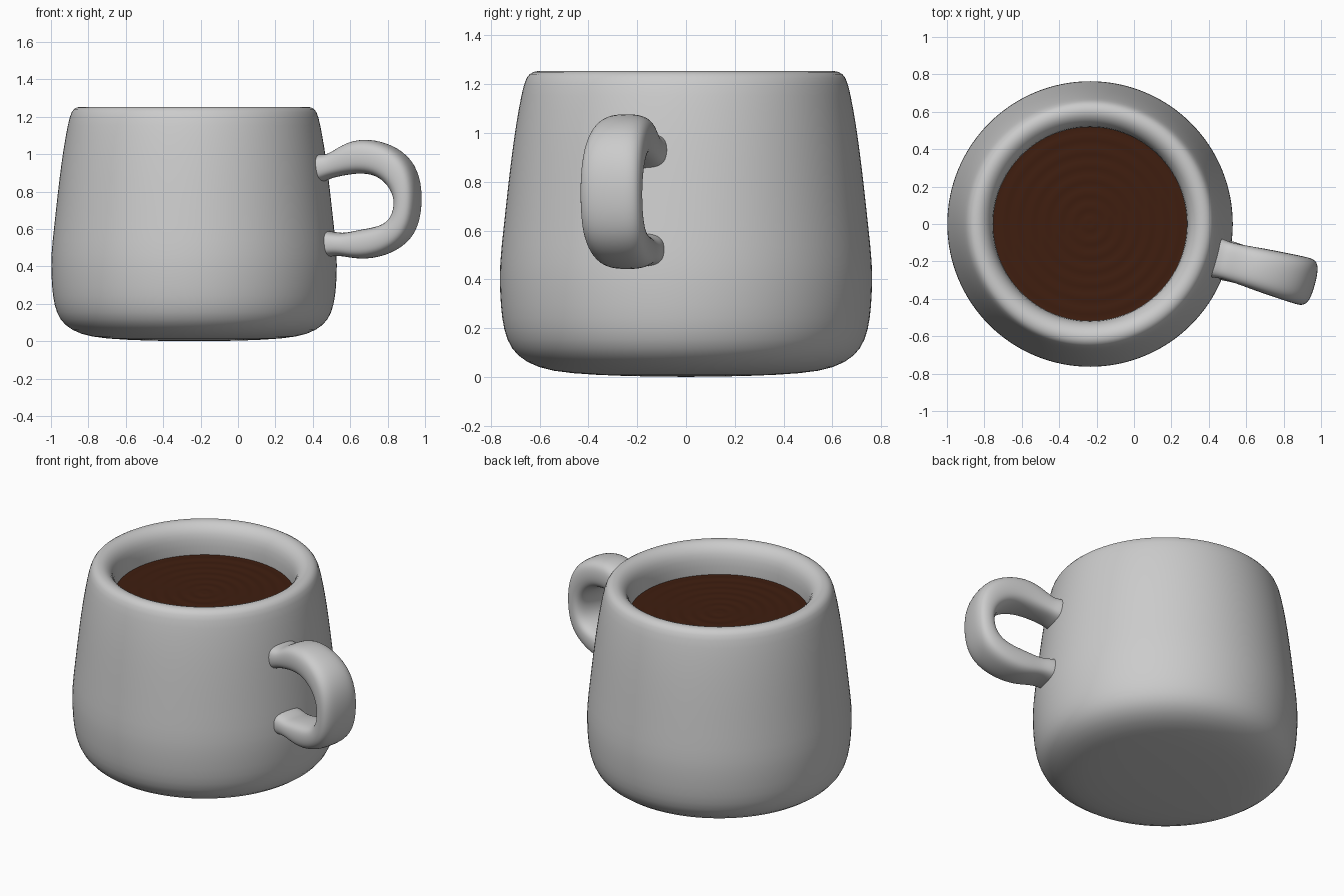
import bpy, bmesh, math

if "Cube" in bpy.data.objects:
    bpy.data.objects.remove(bpy.data.objects["Cube"])

CX = -0.235                  # cup axis
ANGLE = math.radians(-15)    # handle direction around the axis


def make_object(name, bm, levels=0):
    bmesh.ops.recalc_face_normals(bm, faces=bm.faces)
    mesh = bpy.data.meshes.new(name)
    bm.to_mesh(mesh)
    bm.free()
    for p in mesh.polygons:
        p.use_smooth = True
    obj = bpy.data.objects.new(name, mesh)
    bpy.context.collection.objects.link(obj)
    obj.location.x = CX
    if levels:
        mod = obj.modifiers.new("smooth", 'SUBSURF')
        mod.levels = mod.render_levels = levels
    return obj


def lathe(name, profile, segs, levels=0):
    """Revolve (radius, z) points; a zero radius becomes a pole."""
    bm = bmesh.new()
    rings = []
    for r, z in profile:
        n = segs if r > 0 else 1
        rings.append([bm.verts.new((r * math.cos(2 * math.pi * i / segs),
                                    r * math.sin(2 * math.pi * i / segs), z)) for i in range(n)])
    for a, b in zip(rings, rings[1:]):
        for i in range(segs):
            j = (i + 1) % segs
            quad = [a[i % len(a)], a[j % len(a)], b[j % len(b)], b[i % len(b)]]
            bm.faces.new(list(dict.fromkeys(quad)))
    return make_object(name, bm, levels)


# Cup: outer wall, rounded lip and hollow inside
lathe("cup", [
    (0, 0), (0.25, 0.003), (0.48, 0.013), (0.61, 0.036), (0.695, 0.085),
    (0.737, 0.15), (0.757, 0.24), (0.764, 0.35), (0.766, 0.46), (0.748, 0.62),
    (0.73, 0.79), (0.708, 0.97), (0.687, 1.1), (0.665, 1.21), (0.645, 1.245),
    (0.61, 1.257), (0.575, 1.25), (0.54, 1.22), (0.52, 1.17), (0.515, 1.08),
    (0.53, 0.9), (0.57, 0.5), (0.57, 0.25), (0.5, 0.13), (0.3, 0.1), (0, 0.1)], 64, 1)

# Coffee surface with faint ripples
ripples = [(0.0, 1.07)] + [(0.522 * i / 40, 1.07 + 0.0015 * math.sin(i * 1.1)) for i in range(1, 41)]
coffee = lathe("coffee", ripples, 64)
mat = bpy.data.materials.new("coffee_brown")
mat.diffuse_color = (0.05, 0.013, 0.005, 1)
mat.use_nodes = True
mat.node_tree.nodes["Principled BSDF"].inputs["Base Color"].default_value = mat.diffuse_color
coffee.data.materials.append(mat)

# Handle: outer (radius, z), inner (radius, z), half width
stations = [
    (0.64, 1.00, 0.64, 0.84, 0.11), (0.705, 1.00, 0.71, 0.85, 0.108),
    (0.75, 0.998, 0.75, 0.872, 0.098), (0.83, 1.055, 0.84, 0.89, 0.105),
    (0.93, 1.085, 0.92, 0.900, 0.112), (1.06, 1.065, 1.01, 0.89, 0.120),
    (1.175, 1.00, 1.08, 0.84, 0.126), (1.238, 0.89, 1.115, 0.78, 0.128),
    (1.25, 0.75, 1.122, 0.73, 0.128), (1.23, 0.61, 1.108, 0.67, 0.128),
    (1.165, 0.515, 1.06, 0.623, 0.126), (1.05, 0.453, 0.98, 0.605, 0.120),
    (0.92, 0.436, 0.90, 0.592, 0.112), (0.82, 0.458, 0.83, 0.576, 0.102),
    (0.765, 0.455, 0.77, 0.585, 0.108), (0.68, 0.44, 0.68, 0.60, 0.11)]
SECTION = 16


def squircle(t):
    """Unit rounded-square cross-section point."""
    c, s = math.cos(t), math.sin(t)
    return [math.copysign(abs(v) ** 0.7, v) for v in (c, s)]


bm = bmesh.new()
rings = []
for ro, zo, ri, zi, w in stations:
    ring = []
    for k in range(SECTION):
        u, v = squircle(2 * math.pi * k / SECTION)
        f = (1 + u * 1.02) / 2
        r, z, side = ri + (ro - ri) * f, zi + (zo - zi) * f, w * 1.02 * v
        ring.append(bm.verts.new((r * math.cos(ANGLE) - side * math.sin(ANGLE),
                                  r * math.sin(ANGLE) + side * math.cos(ANGLE), z)))
    rings.append(ring)
for a, b in zip(rings, rings[1:]):
    for k in range(SECTION):
        j = (k + 1) % SECTION
        bm.faces.new((a[k], a[j], b[j], b[k]))
bm.faces.new(rings[0])
bm.faces.new(rings[-1])
make_object("handle", bm, 2)
